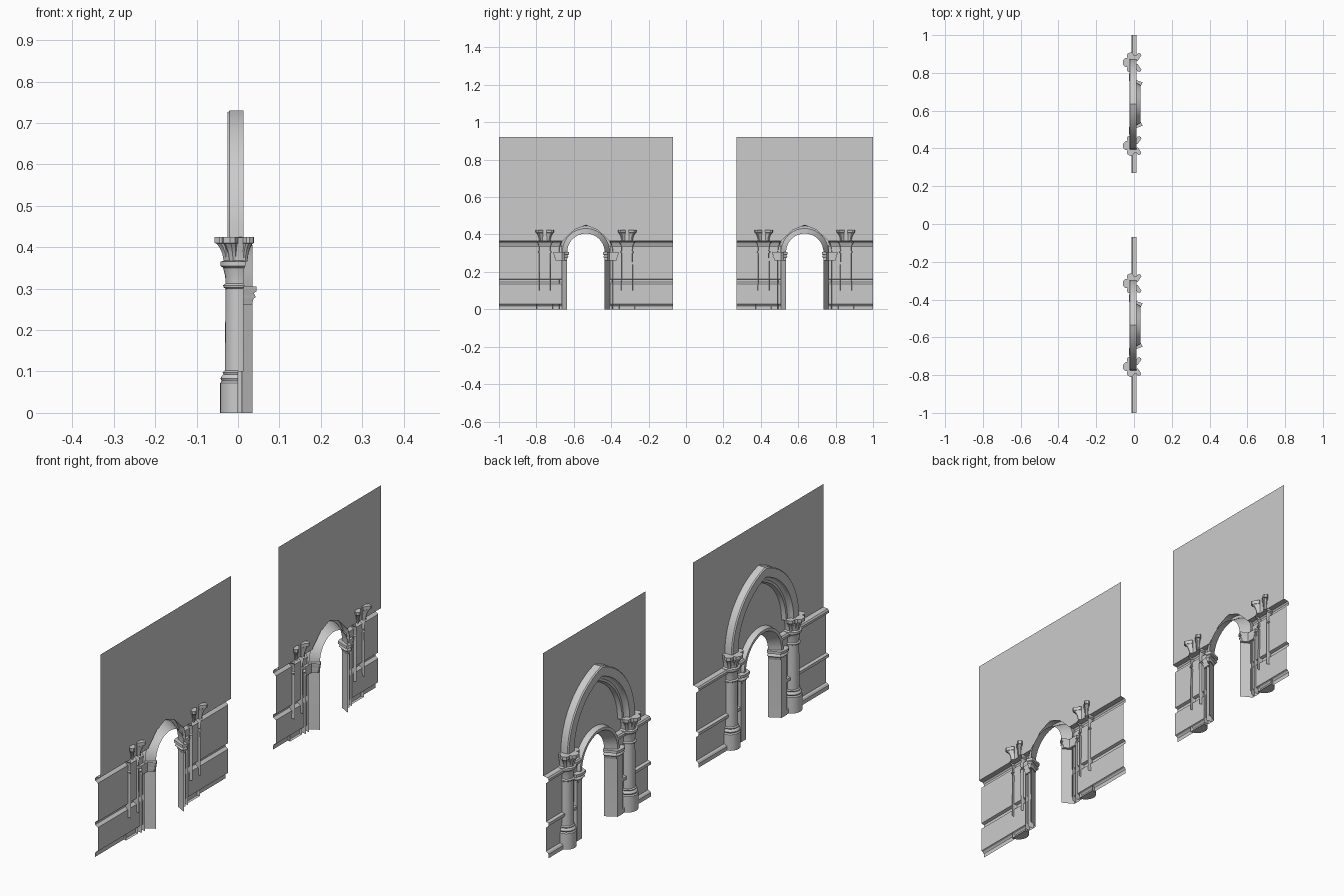
import bpy, bmesh
from math import sin, cos, pi, radians, acos

cube = bpy.data.objects.get("Cube")
if cube:
    bpy.data.objects.remove(cube)

stone = bpy.data.materials.new("grey_stone")
stone.use_nodes = True
GREY = (0.6, 0.6, 0.6, 1)
stone.diffuse_color = GREY
stone.node_tree.nodes["Principled BSDF"].inputs["Base Color"].default_value = GREY


def finish(name, bm, angle=30):
    """Weld, face the surfaces toward the room side (-x) and link."""
    bmesh.ops.remove_doubles(bm, verts=bm.verts, dist=1e-5)
    bmesh.ops.recalc_face_normals(bm, faces=bm.faces)
    if sum(f.normal.x * f.calc_area() for f in bm.faces) > 0.001:
        bmesh.ops.reverse_faces(bm, faces=bm.faces)
    me = bpy.data.meshes.new(name)
    bm.to_mesh(me)
    bm.free()
    me.materials.append(stone)
    ob = bpy.data.objects.new(name, me)
    bpy.context.collection.objects.link(ob)
    bpy.ops.object.select_all(action='DESELECT')
    bpy.context.view_layer.objects.active = ob
    ob.select_set(True)
    bpy.ops.object.shade_smooth_by_angle(angle=radians(angle))
    return ob


def grid(bm, rows, close=False):
    """Skin a list of equally long point rows."""
    vs = [[bm.verts.new(p) for p in row] for row in rows]
    n = len(vs[0])
    for a, b in zip(vs, vs[1:]):
        for i in range(n if close else n - 1):
            j = (i + 1) % n
            bm.faces.new((a[i], a[j], b[j], b[i]))
    return vs


def lathe(bm, cy, profile, start, end, steps=14):
    """Turn (radius, height) pairs about the upright axis at (0, cy)."""
    angles = [radians(start + (end - start) * k / steps) for k in range(steps + 1)]
    return grid(bm, [[(r * cos(a), cy + r * sin(a), z) for a in angles] for r, z in profile])


# Wall section below the upper panel: (x, z) with three projecting mouldings
WALL_SECTION = [(0.013, 0.365), (-0.008, 0.362), (-0.013, 0.355), (-0.013, 0.345),
                (0, 0.335), (0, 0.162), (-0.013, 0.158), (-0.013, 0.145), (0, 0.135),
                (0, 0.028), (-0.008, 0.025), (-0.013, 0.018), (-0.013, 0)]
HOLE = [(0.125, 0.365), (0.105, 0.385), (0.062, 0.425), (0, 0.45),
        (-0.062, 0.425), (-0.105, 0.385), (-0.125, 0.365)]


def wall(tag, cy, half):
    bm = bmesh.new()
    for s in (-1, 1):
        grid(bm, [[(x, cy + s * o, z) for x, z in WALL_SECTION] for o in (0.128, half)])
    # Upper panel in strips around the pointed doorway head
    edge = [(half, 0.365)] + HOLE + [(-half, 0.365)]
    grid(bm, [[(0.013, cy + o, z) for o, z in edge],
              [(0.013, cy + o, 0.92) for o, z in edge]])
    finish("wall_" + tag, bm)


# Doorway surround section: (offset, x), splayed and open to the rear
DOOR_SECTION = [(0.1, 0.035), (0.127, -0.014), (0.14, -0.014), (0.145, 0.012)]


def door_surround(tag, cy):
    bm = bmesh.new()
    spring = 0.305
    rows = []
    for o, x in DOOR_SECTION:
        arc = [pi * k / 20 for k in range(21)]
        rows.append([(x, cy + o, 0)] +
                    [(x, cy + o * cos(a), spring + o * sin(a)) for a in arc] +
                    [(x, cy - o, 0)])
    grid(bm, rows)
    finish("door_surround_" + tag, bm)
    # Wider jamb fronts reaching toward the columns
    bm = bmesh.new()
    for s in (-1, 1):
        grid(bm, [[(x, cy + s * o, z) for o, x in
                   ((0.127, -0.0145), (0.165, -0.0145), (0.165, 0.01))] for z in (0, 0.28)])
    finish("jamb_fronts_" + tag, bm)
    # Imposts: stepped chamfered blocks wrapped round each jamb
    bm = bmesh.new()
    for s in (-1, 1):
        rows = []
        for z, g in ((0.262, 0), (0.275, 0.003), (0.28, 0.009), (0.29, 0.004),
                     (0.293, 0.011), (0.305, 0.011)):
            pts = ((0.102 - g, 0.034), (0.102 - g, 0.025), (0.122 - g, -0.011 - g),
                   (0.132 - g / 2, -0.016 - g), (0.152 + g / 2, -0.016 - g),
                   (0.163 + g, -0.008 - g), (0.163 + g, 0.012), (0.127, 0.012), (0.115, 0.034 + g))
            rows.append([(x, cy + s * o, z) for o, x in pts])
        vs = grid(bm, rows, close=True)
        bm.faces.new(vs[-1])
        bm.faces.new(vs[0])
    finish("imposts_" + tag, bm)


# Large pointed arch section: (offset, x)
ARCH_SECTION = [(0.24, 0.013), (0.24, -0.02), (0.236, -0.025), (0.198, -0.025),
                (0.192, -0.012), (0.182, -0.005), (0.172, -0.005), (0.165, 0.013)]


def pointed_arch(tag, cy):
    bm = bmesh.new()
    lean, spring, steps = 0.08, 0.42, 12
    for s in (-1, 1):
        rows = []
        for o, x in ARCH_SECTION:
            r = o + lean
            top = acos(lean / r)
            rows.append([(x, cy + s * (r * cos(top * k / steps) - lean),
                          spring + r * sin(top * k / steps)) for k in range(steps + 1)])
        vs = grid(bm, rows)
        bm.faces.new([row[0] for row in vs])
    finish("pointed_arch_" + tag, bm)


BASE = [(0, 0), (0.043, 0), (0.043, 0.072), (0.039, 0.077), (0.042, 0.083), (0.039, 0.09),
        (0.035, 0.093), (0.037, 0.098), (0.032, 0.102), (0.02, 0.102)]
SHAFT = [(0.032, 0.1), (0.03, 0.3), (0.035, 0.303), (0.036, 0.308), (0.03, 0.312),
         (0.031, 0.33), (0.036, 0.35), (0.042, 0.355), (0.042, 0.365), (0.032, 0.368),
         (0.033, 0.39), (0.038, 0.41), (0.04, 0.424), (0, 0.424)]
# Leaf bracket sections: (height, reach, half width factor)
BRACKET = [(0.365, 0.034, 0.5), (0.385, 0.038, 0.6), (0.4, 0.045, 0.75),
           (0.409, 0.052, 0.9), (0.41, 0.057, 1), (0.425, 0.057, 1)]


def column(tag, cy):
    bm = bmesh.new()
    lathe(bm, cy, BASE, 90, 270)
    finish("column_base_" + tag, bm)
    bm = bmesh.new()
    lathe(bm, cy, SHAFT, 65, 295)
    finish("column_shaft_" + tag, bm)
    # Capital of chamfered brackets fanned round the bell
    bm = bmesh.new()
    for deg, wide in ((180, 0.024), (118, 0.018), (242, 0.018), (55, 0.011), (305, 0.011)):
        a = radians(deg)
        rows = []
        for z, r, f in BRACKET:
            w = wide * f
            pts = ((0.018, -w), (r - w / 2, -w), (r, -w / 2), (r, w / 2), (r - w / 2, w), (0.018, w))
            rows.append([(u * cos(a) - v * sin(a), cy + u * sin(a) + v * cos(a), z) for u, v in pts])
        vs = grid(bm, rows, close=True)
        bm.faces.new(vs[-1])
        bm.faces.new(vs[0])
    finish("capital_" + tag, bm)


# Two bays: name, centre along y, half width
for tag, cy, half in (("near", -0.535, 0.465), ("far", 0.635, 0.365)):
    wall(tag, cy, half)
    door_surround(tag, cy)
    pointed_arch(tag, cy)
    for side, s in (("a", -1), ("b", 1)):
        column(tag + "_" + side, cy + s * 0.22)
